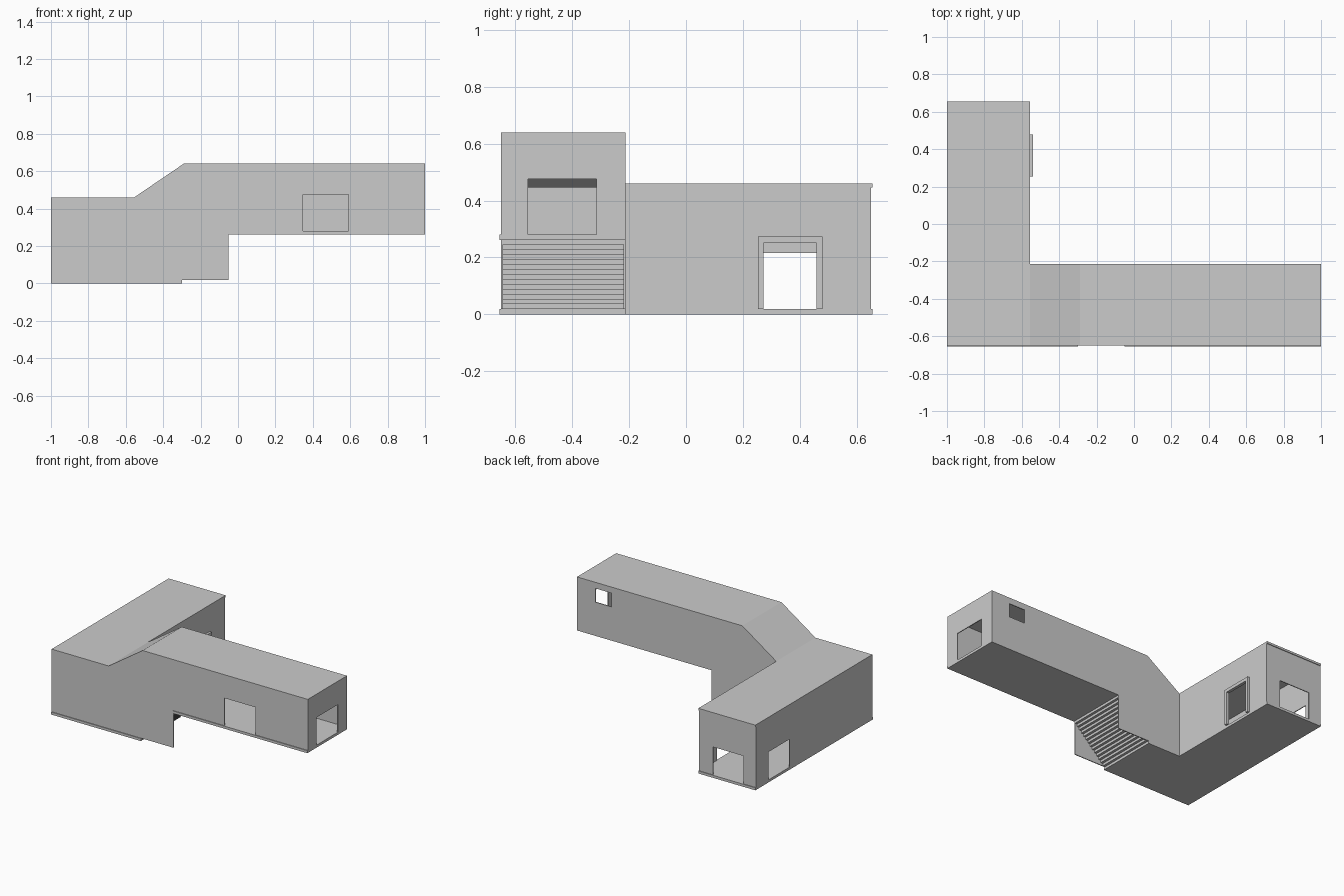
import bpy, bmesh
from mathutils import Vector

if "Cube" in bpy.data.objects:
    bpy.data.objects.remove(bpy.data.objects["Cube"])

T = 0.006              # wall thickness
Y0, Y1 = -0.65, 0.65   # outer wall faces, front and back
YB = -0.213            # back face of the raised wing
XA = -0.555            # inner side of the low wing


def prism(name, pts, axis, lo, hi):
    """Extrude a 2D outline along an axis (pts give the other two coordinates in order)."""
    bm = bmesh.new()

    def co(p):
        v = list(p)
        v.insert("xyz".index(axis), lo)
        return v
    face = bm.faces.new([bm.verts.new(co(p)) for p in pts])
    ext = bmesh.ops.extrude_face_region(bm, geom=[face])
    move = Vector([hi - lo if a == axis else 0 for a in "xyz"])
    bmesh.ops.translate(bm, vec=move,
                        verts=[v for v in ext["geom"] if isinstance(v, bmesh.types.BMVert)])
    bmesh.ops.recalc_face_normals(bm, faces=bm.faces[:])
    me = bpy.data.meshes.new(name)
    bm.to_mesh(me)
    bm.free()
    ob = bpy.data.objects.new(name, me)
    bpy.context.collection.objects.link(ob)
    return ob


def box(name, x0, x1, y0, y1, z0, z1):
    return prism(name, [(x0, y0), (x1, y0), (x1, y1), (x0, y1)], "z", z0, z1)


def cut(wall, *bounds):
    """Cut a rectangular opening through a wall."""
    cutter = box("opening_cutter", *bounds)
    cutter.hide_render = True
    mod = wall.modifiers.new("opening", "BOOLEAN")
    mod.operation, mod.solver, mod.object = "DIFFERENCE", "EXACT", cutter
    bpy.context.view_layer.objects.active = wall
    bpy.ops.object.modifier_apply(modifier=mod.name)
    bpy.data.objects.remove(cutter)


# Floors
prism("lower_floor", [(-1, -0.655), (-0.3, -0.655), (-0.3, YB), (XA, YB), (XA, 0.655), (-1, 0.655)],
      "z", 0, 0.018)
box("upper_floor", -0.05, 1, -0.655, YB, 0.262, 0.28)

# Stairs
N = 14
run, rise = 0.25 / N, (0.262 - 0.018) / N
for i in range(N):
    x, z = -0.3 + i * run, 0.018 + i * rise
    box("stair_step", x, x + run, Y0 + T, YB - T, z, z + rise)

# Long walls of the raised wing
step_up = [(-0.05, 0.018), (-0.05, 0.28), (1, 0.28), (1, 0.64), (-0.29, 0.64), (XA, 0.46)]
front = prism("front_wall", [(-1, 0.018)] + step_up + [(-1, 0.46)], "y", Y0, Y0 + T)
cut(front, 0.348, 0.59, Y0 - 0.1, Y0 + 0.1, 0.28, 0.475)
rear = prism("raised_wing_rear_wall", [(XA, 0.018)] + step_up, "y", YB - T, YB)
cut(rear, 0.73, 0.855, YB - 0.1, YB + 0.1, 0.50, 0.597)

# Raised wing end wall
end = box("raised_wing_end_wall", 1 - T, 1, Y0 + T, YB - T, 0.28, 0.622)
cut(end, 0.9, 1.1, -0.555, -0.315, 0.27, 0.475)

# Low wing walls
left = box("left_wall", -1, -1 + T, Y0 + T, Y1 - T, 0.018, 0.445)
cut(left, -1.1, -0.9, 0.272, 0.51, 0.01, 0.215)
right = box("low_wing_right_wall", XA - T, XA, YB - T, Y1 - T, 0.018, 0.445)
cut(right, XA - 0.1, XA + 0.1, 0.272, 0.458, 0.01, 0.25)
back = box("back_wall", -1, XA, Y1 - T, Y1, 0.018, 0.445)
cut(back, -0.905, -0.665, Y1 - 0.1, Y1 + 0.1, 0.01, 0.215)

# Door frame on the low wing
prism("door_frame", [(0.253, 0.018), (0.272, 0.018), (0.272, 0.25), (0.458, 0.25), (0.458, 0.018),
                     (0.479, 0.018), (0.479, 0.273), (0.253, 0.273)], "x", XA, -0.54)

# Roofs
box("low_roof", -1, XA, Y0 + T, 0.655, 0.445, 0.46)
prism("raised_roof", [(XA, 0.445), (-0.287, 0.622), (1, 0.622), (1, 0.64), (-0.29, 0.64), (XA, 0.46)],
      "y", Y0 + T, YB - T)
